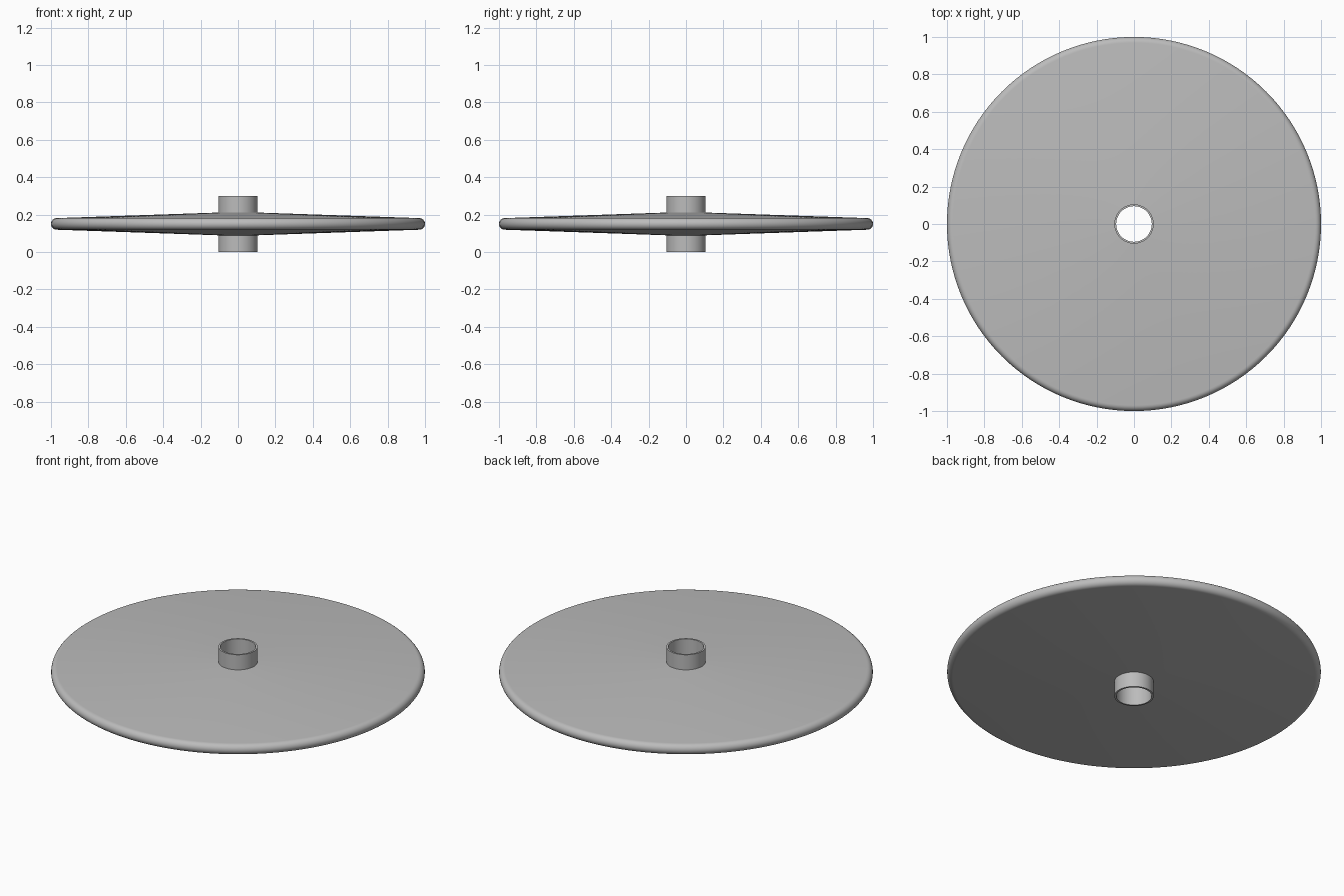
import bpy, bmesh, math

cube = bpy.data.objects.get("Cube")
if cube:
    bpy.data.objects.remove(cube, do_unlink=True)

SEGMENTS = 128
MID = 0.15

grey = bpy.data.materials.new("plain grey")
grey.use_nodes = True
colour = (0.5, 0.5, 0.5, 1)
grey.diffuse_color = colour
grey.node_tree.nodes["Principled BSDF"].inputs["Base Color"].default_value = colour


def lathe(name, profile):
    """Spin a closed (radius, height) profile around the z axis."""
    bm = bmesh.new()
    verts = [bm.verts.new((r, 0, z)) for r, z in profile]
    edges = [bm.edges.new((verts[i - 1], verts[i])) for i in range(len(verts))]
    bmesh.ops.spin(bm, geom=verts + edges, cent=(0, 0, 0), axis=(0, 0, 1),
                   angle=math.tau, steps=SEGMENTS, use_merge=True)
    bmesh.ops.remove_doubles(bm, verts=bm.verts, dist=1e-5)
    bmesh.ops.recalc_face_normals(bm, faces=bm.faces)
    mesh = bpy.data.meshes.new(name)
    bm.to_mesh(mesh)
    bm.free()
    mesh.materials.append(grey)
    obj = bpy.data.objects.new(name, mesh)
    bpy.context.collection.objects.link(obj)
    bpy.ops.object.select_all(action='DESELECT')
    obj.select_set(True)
    bpy.context.view_layer.objects.active = obj
    bpy.ops.object.shade_smooth_by_angle(angle=math.radians(30))
    return obj


# Disc: thicker towards the hub, with a fully rounded rim
RIM = 0.031
ARC_STEPS = 12
rim = []
for i in range(ARC_STEPS + 1):
    a = math.pi * (i / ARC_STEPS - 0.5)
    rim.append((1 - RIM + RIM * math.cos(a), MID + RIM * math.sin(a)))
HUB_OUTER, HUB_INNER, HALF = 0.105, 0.095, 0.061
disc = lathe("disc", [(HUB_OUTER - 0.004, MID - HALF)] + rim
             + [(HUB_OUTER - 0.004, MID + HALF)])

# Hub: thin open tube through the disc
hub = lathe("hub_tube", [(HUB_INNER, 0), (HUB_OUTER, 0),
                         (HUB_OUTER, 2 * MID), (HUB_INNER, 2 * MID)])
